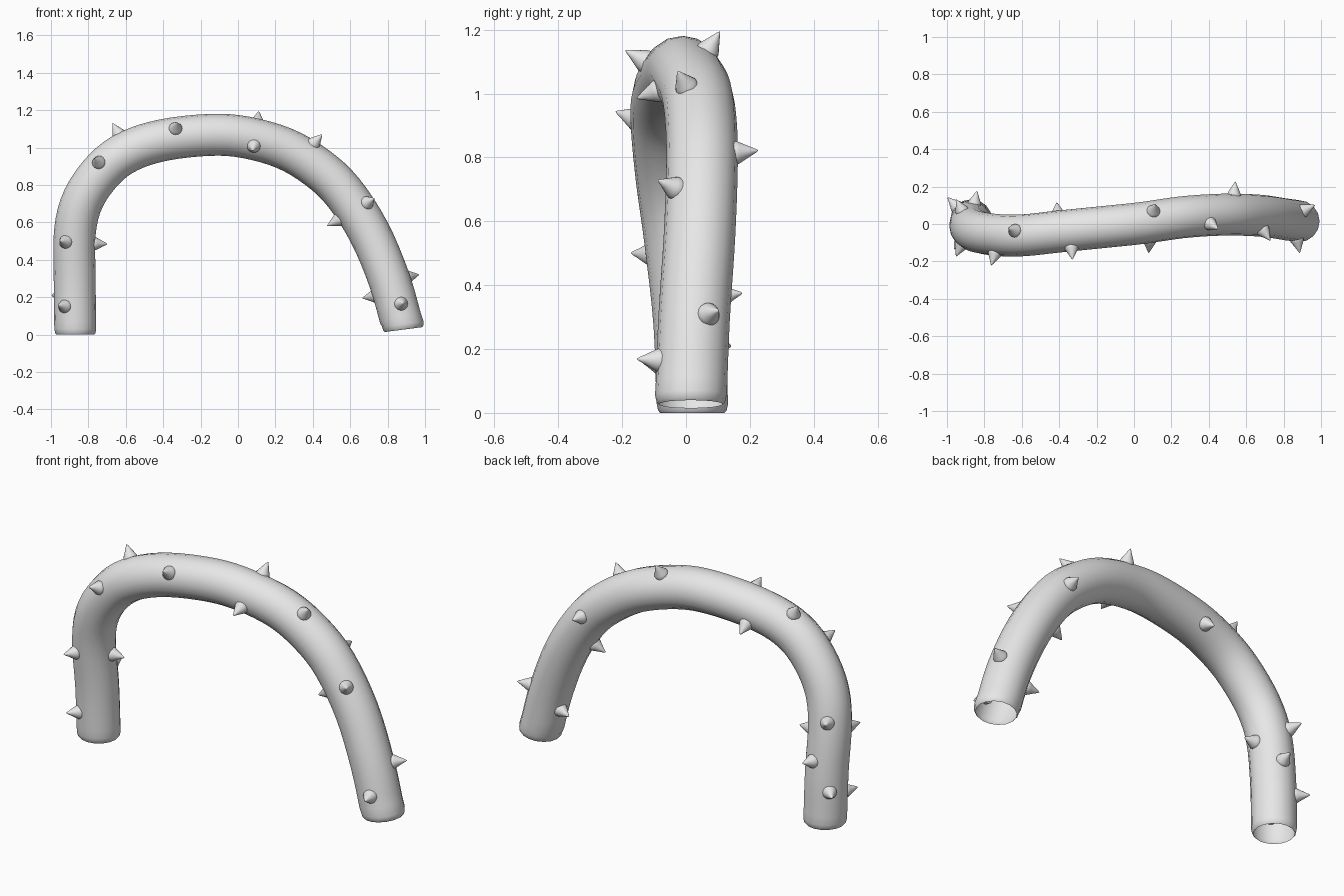
import bpy, bmesh, math
from mathutils import Vector

if "Cube" in bpy.data.objects:
    bpy.data.objects.remove(bpy.data.objects["Cube"])

RADIUS, SIDES, STEPS = 0.112, 16, 4

grey = bpy.data.materials.new("light_grey")
grey.diffuse_color = (0.8, 0.8, 0.8, 1)
grey.use_nodes = True
grey.node_tree.nodes["Principled BSDF"].inputs["Base Color"].default_value = grey.diffuse_color

# Centre line of the arched stem
PATH = [Vector(p) for p in (
    (-.87, .02, 0), (-.873, .01, .28), (-.872, -.02, .55), (-.825, -.045, .73),
    (-.715, -.06, .885), (-.585, -.06, .98), (-.4, -.04, 1.04), (-.15, -.015, 1.068),
    (.04, .005, 1.055), (.25, .035, .995), (.42, .048, .895), (.56, .05, .765),
    (.7, .042, .55), (.81, .025, .29), (.885, .015, .027))]

# Tips of the thorns
TIPS = [
    (-.97, -.15, .16), (-.945, -.16, .5), (-.76, -.21, .94), (-.33, -.18, 1.13),
    (.08, -.14, .99), (.44, -.02, 1.06), (.73, -.09, .73), (.89, -.17, .17),
    (-.67, -.02, 1.13), (-.7, 0, .485), (-.84, .175, .375), (-.985, .13, .21),
    (-.95, .13, .6), (.11, .1, 1.185), (.51, .03, .6), (.69, .07, .2),
    (.965, .1, .32), (.54, .21, .82), (-.41, .085, .97)]


def smooth_path(pts):
    """Catmull-Rom curve through the points"""
    ext = [2 * pts[0] - pts[1]] + pts + [2 * pts[-1] - pts[-2]]
    out = []
    for a, b, c, d in zip(ext, ext[1:], ext[2:], ext[3:]):
        for k in range(STEPS):
            t = k / STEPS
            out.append(0.5 * (2 * b + (c - a) * t + (2 * a - 5 * b + 4 * c - d) * t * t
                              + (3 * b - a - 3 * c + d) * t ** 3))
    return out + [pts[-1]]


def finish(bm, name, angle):
    bmesh.ops.recalc_face_normals(bm, faces=bm.faces)
    mesh = bpy.data.meshes.new(name)
    bm.to_mesh(mesh)
    bm.free()
    mesh.materials.append(grey)
    obj = bpy.data.objects.new(name, mesh)
    bpy.context.collection.objects.link(obj)
    bpy.ops.object.select_all(action='DESELECT')
    obj.select_set(True)
    bpy.context.view_layer.objects.active = obj
    bpy.ops.object.shade_smooth_by_angle(angle=math.radians(angle))
    return obj


def loft(bm, rings):
    """Join rings given as (centre, axis, radius)"""
    loops = []
    for centre, axis, r in rings:
        ref = Vector((0, 1, 0)) if abs(axis.y) < .8 else Vector((1, 0, 0))
        u = (ref - axis * ref.dot(axis)).normalized()
        v = axis.cross(u)
        loops.append([bm.verts.new(centre + r * (u * math.cos(a) + v * math.sin(a)))
                      for a in (math.tau * i / SIDES for i in range(SIDES))])
    for lo, hi in zip(loops, loops[1:]):
        for i in range(SIDES):
            j = (i + 1) % SIDES
            bm.faces.new((lo[i], lo[j], hi[j], hi[i]))
    return loops


# Stem: hollow tube whose open ends curl in slightly
line = smooth_path(PATH)
rings = []
for i, p in enumerate(line):
    axis = (line[min(i + 1, len(line) - 1)] - line[max(i - 1, 0)]).normalized()
    rings.append((p, axis, RADIUS))
start, end = Vector((0, 0, 1)), Vector((.13, 0, -1)).normalized()
rings[0] = (line[0], start, RADIUS * .9)
rings.insert(1, (line[0] + start * .008, start, RADIUS * .96))
rings.insert(2, (line[0] + start * .03, start, RADIUS))
rings[-1] = (line[-1], end, RADIUS * .9)
rings.insert(-1, (line[-1] - end * .03, end, RADIUS))
rings.insert(-1, (line[-1] - end * .008, end, RADIUS * .96))
bm = bmesh.new()
loft(bm, rings)
finish(bm, "arched_stem", 60)

# Thorns: short cones pointing away from the nearest part of the stem
for n, tip in enumerate(TIPS):
    tip = Vector(tip)
    core = min(line, key=lambda p: (p - tip).length)
    out = (tip - core).normalized()
    bm = bmesh.new()
    loops = loft(bm, [(core + out * d, out, r) for d, r in
                      ((.09, .036), (.112, .036), (.122, .031), (.15, .016), (.172, .005))])
    point = bm.verts.new(core + out * .178)
    for i in range(SIDES):
        bm.faces.new((loops[-1][i], loops[-1][(i + 1) % SIDES], point))
    finish(bm, f"thorn_{n + 1}", 60)
